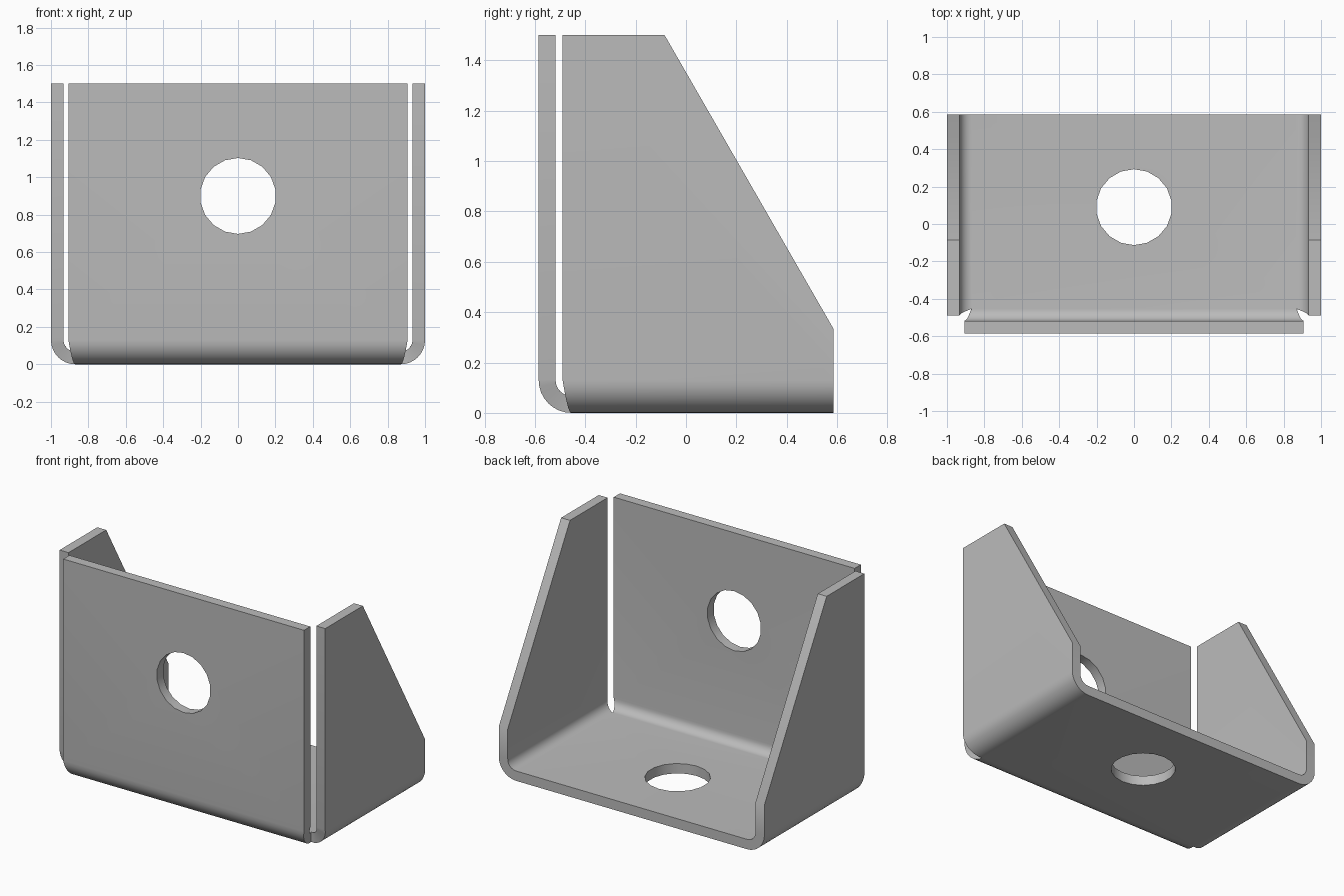
import bpy, bmesh
from math import sin, cos, pi, radians

if "Cube" in bpy.data.objects:
    bpy.data.objects.remove(bpy.data.objects["Cube"])

W, FRONT, BACK, TOP = 1.0, -0.585, 0.585, 1.5
R, T = 0.13, 0.067            # outer bend radius, sheet thickness
FX, FY = W - R, FRONT + R     # flat floor limits
GAP_X, GAP_Y = 0.907, -0.49   # flange edges beside the corner slits
STEPS = 8

steel = bpy.data.materials.new("steel_grey")
steel.use_nodes = True
grey = (0.5, 0.5, 0.5, 1)
steel.diffuse_color = grey
steel.node_tree.nodes["Principled BSDF"].inputs["Base Color"].default_value = grey

bm = bmesh.new()


def flange(place, start, end, outline):
    """Bend strip whose ends run from start to end, then a flat wall."""
    rows = []
    for i in range(STEPS + 1):
        a = pi / 2 * i / STEPS
        f = i / STEPS
        rows.append([bm.verts.new(place(s + (e - s) * f, R * sin(a), R - R * cos(a)))
                     for s, e in zip(start, end)])
    for (a, b), (c, d) in zip(rows, rows[1:]):
        bm.faces.new((a, b, d, c))
    wall = [bm.verts.new(place(u, R, z)) for u, z in outline]
    bm.faces.new(rows[-1] + wall)


# Side flanges with sloped back edges, mirrored
for side in (-1, 1):
    flange(lambda u, out, z: (side * (FX + out), u, z),
           (FY, BACK), (GAP_Y, BACK),
           [(BACK, 0.335), (-0.085, TOP), (GAP_Y, TOP)])

# Front flange
flange(lambda u, out, z: (u, FY - out, z),
       (-FX, FX), (-GAP_X, GAP_X), [(GAP_X, TOP), (-GAP_X, TOP)])

# Flat floor joining the bends
bm.faces.new([bm.verts.new((x, y, 0)) for x, y in
              ((-FX, FY), (-FX, BACK), (FX, BACK), (FX, FY))])
bmesh.ops.remove_doubles(bm, verts=bm.verts, dist=1e-4)
bmesh.ops.recalc_face_normals(bm, faces=bm.faces)
bm.normal_update()
floor = min(bm.faces, key=lambda f: f.calc_center_median().z)
if floor.normal.z > 0:
    bmesh.ops.reverse_faces(bm, faces=bm.faces)

mesh = bpy.data.meshes.new("bracket")
bm.to_mesh(mesh)
bm.free()
mesh.materials.append(steel)
bracket = bpy.data.objects.new("bracket", mesh)
bpy.context.collection.objects.link(bracket)

# Sheet thickness, inward from the outer skin
solid = bracket.modifiers.new("thickness", 'SOLIDIFY')
solid.thickness, solid.offset = T, -1
solid.use_even_offset = True

# Round bolt holes in the front flange and the floor
cutters = []
for name, loc, tilt in (("front_hole_cutter", (0, FRONT, 0.9), 90),
                        ("floor_hole_cutter", (0, 0.09, 0), 0)):
    bpy.ops.mesh.primitive_cylinder_add(vertices=18, radius=0.203, depth=0.4,
                                        location=loc, rotation=(radians(tilt), 0, 0))
    cutter = bpy.context.object
    cutter.name = name
    cutter.hide_render = True
    cutter.data.materials.append(steel)
    cut = bracket.modifiers.new(name, 'BOOLEAN')
    cut.operation, cut.solver, cut.object = 'DIFFERENCE', 'EXACT', cutter
    cutters.append(cutter)

bpy.ops.object.select_all(action='DESELECT')
bracket.select_set(True)
bpy.context.view_layer.objects.active = bracket
for mod in list(bracket.modifiers):
    bpy.ops.object.modifier_apply(modifier=mod.name)
for cutter in cutters:
    bpy.data.objects.remove(cutter)

# Smooth bends, crisp sheet edges
bpy.ops.object.shade_smooth_by_angle(angle=radians(30))
